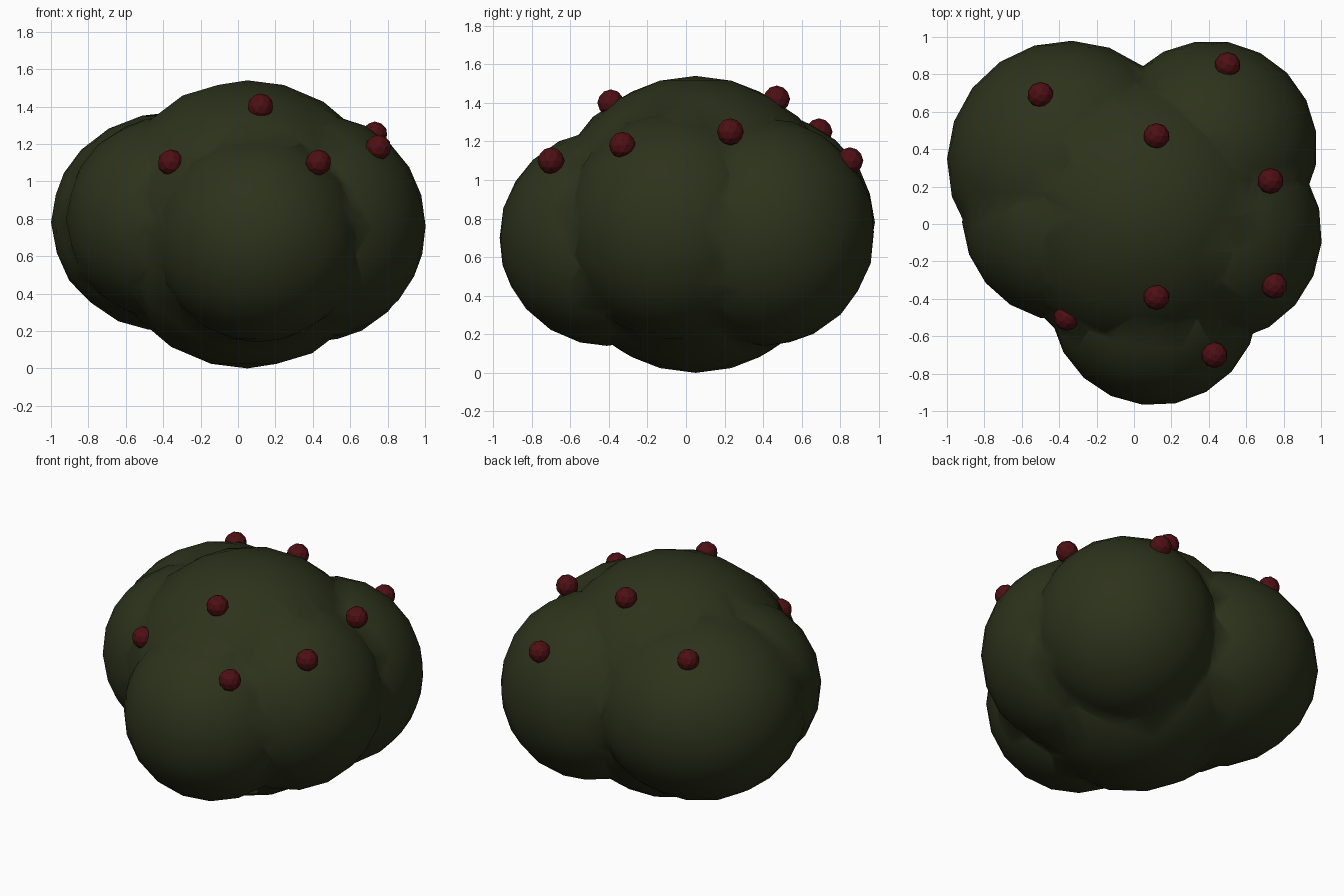
import bpy
from mathutils import Vector

if "Cube" in bpy.data.objects:
    bpy.data.objects.remove(bpy.data.objects["Cube"])


def material(name, color):
    m = bpy.data.materials.new(name)
    m.diffuse_color = (*color, 1)
    m.use_nodes = True
    m.node_tree.nodes["Principled BSDF"].inputs["Base Color"].default_value = m.diffuse_color
    return m


leaf_mat = material("dark_leaf", (0.026, 0.032, 0.011))
berry_mat = material("dark_red", (0.075, 0.005, 0.007))


def ball(name, centre, radii, mat, subdivisions, turn=0.0):
    bpy.ops.mesh.primitive_ico_sphere_add(subdivisions=subdivisions, radius=1,
                                          location=centre, rotation=(0, 0, turn))
    ob = bpy.context.object
    ob.name = name
    ob.scale = radii
    bpy.ops.object.transform_apply(location=False, rotation=True, scale=True)
    ob.data.materials.append(mat)
    return ob


# Foliage lobes: centre, horizontal radius, vertical radius
core = ((0.05, 0.05, 0.77), 0.775, 0.77)
lobes = [
    ((0.11, -0.41, 0.70), 0.56, 0.56),    # front
    ((-0.35, 0.33, 0.78), 0.65, 0.59),    # back left
    ((-0.36, 0.04, 0.80), 0.56, 0.55),    # left
    ((0.41, 0.41, 0.73), 0.57, 0.59),     # back right
    ((0.42, -0.05, 0.76), 0.585, 0.60),   # right
]

# Merge the lobes into one rounded bush
bush = ball("bush_foliage", core[0], (core[1], core[1], core[2]), leaf_mat, 3)
for i, (c, r, h) in enumerate(lobes):
    lobe = ball("foliage_lobe", c, (r, r, h), leaf_mat, 3, turn=0.4 * i + 0.2)
    mod = bush.modifiers.new("merge", "BOOLEAN")
    mod.operation = "UNION"
    mod.solver = "EXACT"
    mod.object = lobe
    bpy.context.view_layer.objects.active = bush
    bpy.ops.object.modifier_apply(modifier=mod.name)
    bpy.data.objects.remove(lobe, do_unlink=True)
for p in bush.data.polygons:
    p.use_smooth = True

# Berries half sunk in the upper foliage
berries = [
    (-0.50, 0.69, 1.25), (0.50, 0.85, 1.10), (0.12, 0.47, 1.42),
    (0.73, 0.23, 1.25), (0.12, -0.39, 1.40), (0.75, -0.33, 1.18),
    (-0.36, -0.50, 1.10), (0.43, -0.70, 1.10),
]
for i, p in enumerate(berries):
    ball(f"berry_{i + 1}", Vector(p), (0.07, 0.07, 0.07), berry_mat, 2)
